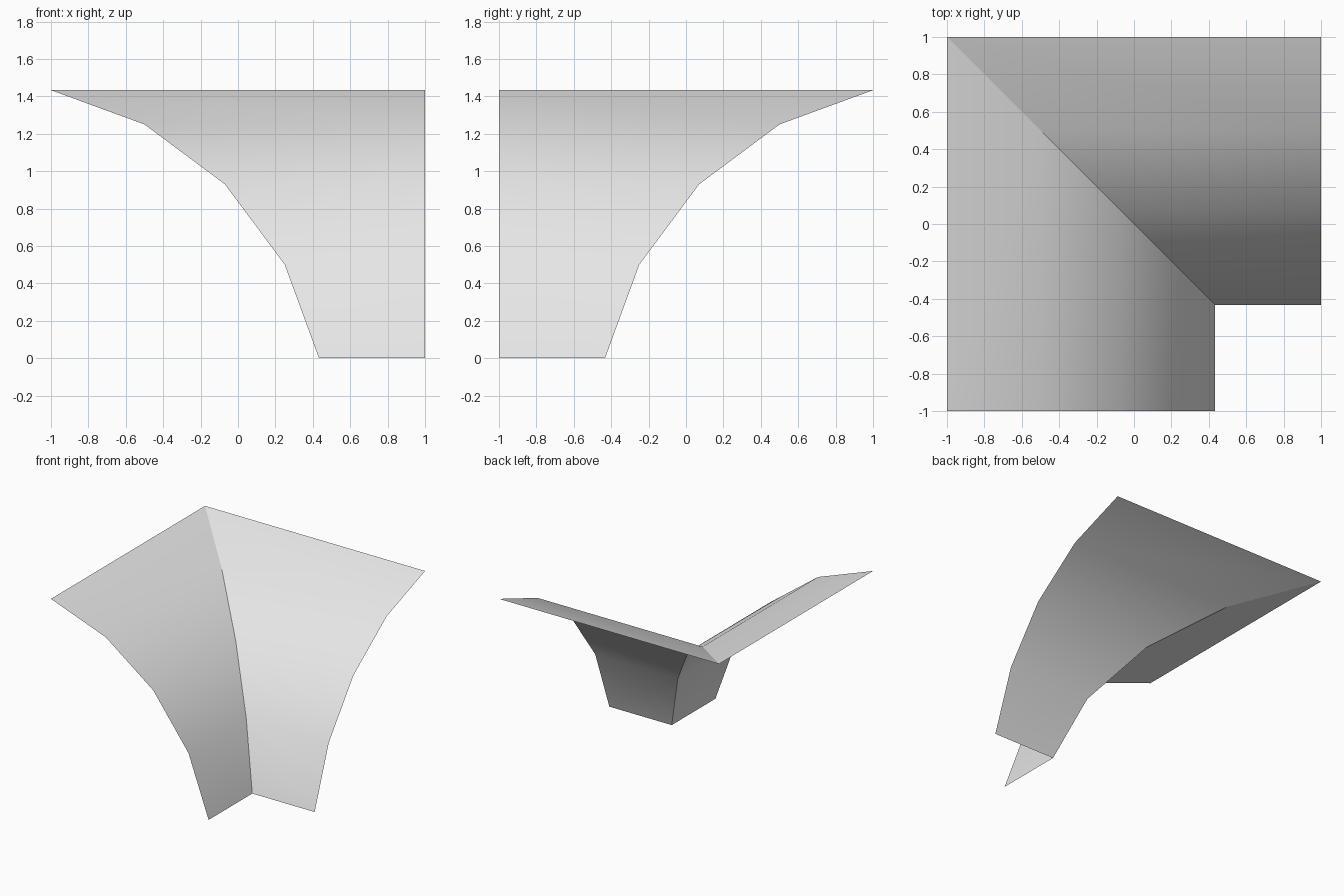
import bpy
import bmesh
from math import radians

cube = bpy.data.objects.get("Cube")
if cube:
    bpy.data.objects.remove(cube, do_unlink=True)

grey = bpy.data.materials.new("light_grey")
grey.use_nodes = True
grey.diffuse_color = (0.8, 0.8, 0.8, 1)
grey.node_tree.nodes["Principled BSDF"].inputs["Base Color"].default_value = (0.8, 0.8, 0.8, 1)

# Concave arch profile: (offset, height), from the top rim to the foot
PROFILE = [(-1, 1.433), (-0.5, 1.25), (-0.07, 0.93), (0.25, 0.5), (0.433, 0)]

bm = bmesh.new()

# Rows across the diagonal valley: side wing end, valley, back wing end
rows = [[bm.verts.new(co) for co in ((p, -1, z), (p, -p, z), (1, -p, z))]
        for p, z in PROFILE]

# Two curved wings sharing the valley edge
for upper, lower in zip(rows, rows[1:]):
    for i in range(2):
        bm.faces.new((upper[i], lower[i], lower[i + 1], upper[i + 1]))

# Upper, hollow side faces outward
bm.normal_update()
for face in bm.faces:
    if face.normal.z < 0:
        face.normal_flip()

mesh = bpy.data.meshes.new("vault_corner")
bm.to_mesh(mesh)
bm.free()
mesh.materials.append(grey)
vault = bpy.data.objects.new("vault_corner", mesh)
bpy.context.collection.objects.link(vault)

# Smooth along the arch, sharp along the valley
bpy.context.view_layer.objects.active = vault
vault.select_set(True)
bpy.ops.object.shade_smooth_by_angle(angle=radians(23))
